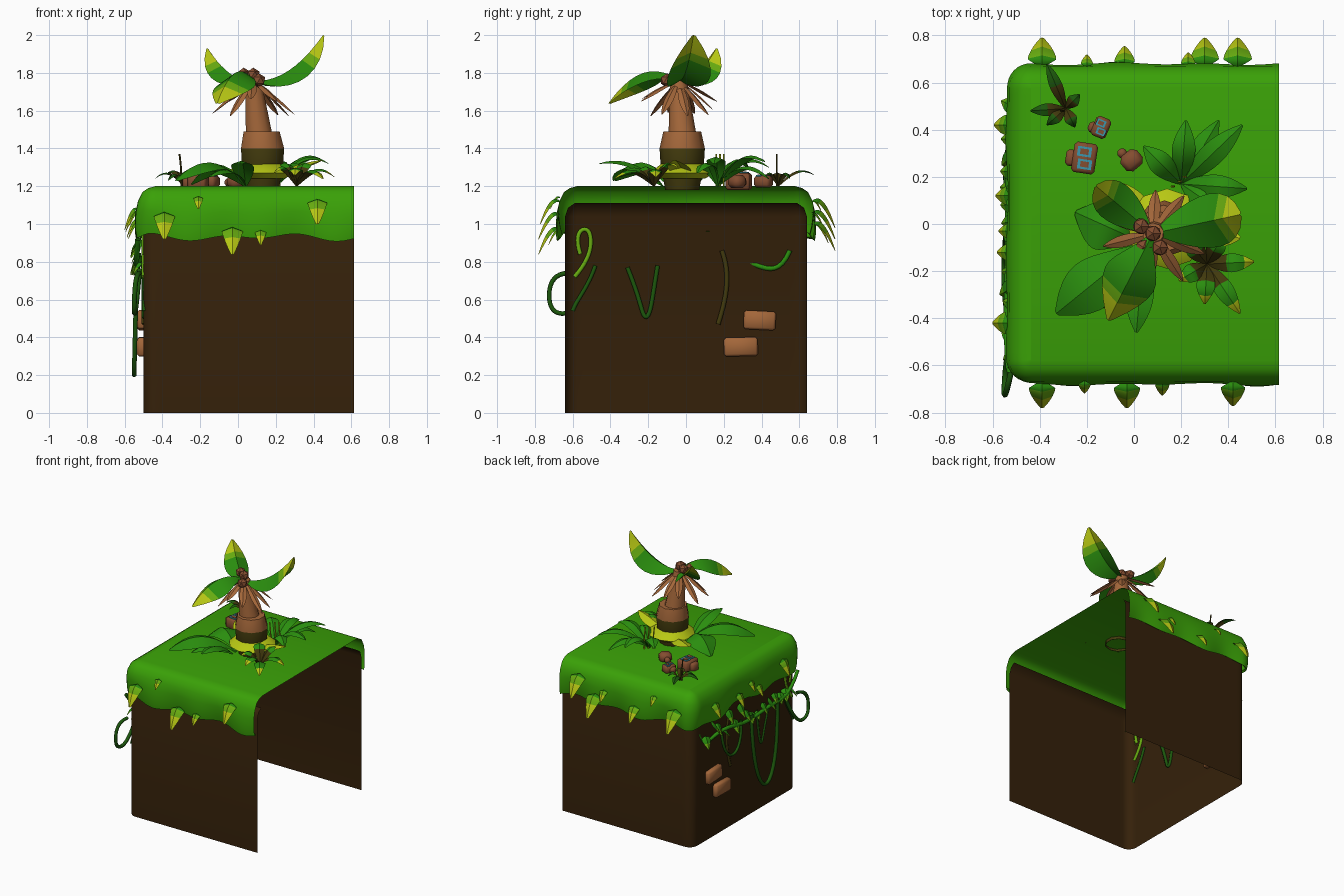
import bpy, bmesh, math, random
from mathutils import Vector, Matrix

old = bpy.data.objects.get("Cube")
if old:
    bpy.data.objects.remove(old, do_unlink=True)
random.seed(4)


def material(name, *rgb):
    linear = [((c / 255 + 0.055) / 1.055) ** 2.4 for c in rgb] + [1]
    mat = bpy.data.materials.new(name)
    mat.use_nodes = True
    mat.diffuse_color = linear
    mat.node_tree.nodes["Principled BSDF"].inputs["Base Color"].default_value = linear
    return mat


MOSS = material("moss green", 58, 161, 7)
LEAF = material("leaf green", 42, 142, 14)
DARK = material("dark vine green", 28, 88, 12)
LIME = material("lime yellow", 184, 200, 20)
FRESH = material("fresh green", 104, 172, 16)
DIRT = material("dark soil", 53, 33, 10)
BARK = material("bark brown", 164, 103, 58)
OLIVE = material("dark olive", 66, 58, 13)
STONE = material("red brown stone", 132, 77, 48)
CYAN = material("carved cyan", 60, 150, 172)


def finish(name, bm, mats, sharp=0):
    mesh = bpy.data.meshes.new(name)
    bm.to_mesh(mesh)
    bm.free()
    for mat in mats:
        mesh.materials.append(mat)
    if sharp:
        mesh.shade_smooth()
        mesh.set_sharp_from_angle(angle=math.radians(sharp))
    obj = bpy.data.objects.new(name, mesh)
    bpy.context.collection.objects.link(obj)


# Open U-shaped plan of the block: front wall, rounded corner, side wall, mirrored back
FRONT_STEPS, CORNER_STEPS = 40, 8


def plan():
    radius, left, right, half = 0.065, -0.5, 0.615, 0.64
    side = [(right + (left + radius - right) * i / FRONT_STEPS, -half, 0, -1) for i in range(FRONT_STEPS)]
    for i in range(CORNER_STEPS + 1):
        a = math.pi / 2 * i / CORNER_STEPS
        nx, ny = -math.sin(a), -math.cos(a)
        side.append((left + radius + nx * radius, -half + radius + ny * radius, nx, ny))
    side += [(left, (-half + radius) * (1 - i / 20), -1, 0) for i in range(1, 20)]
    return side + [(x, -y, nx, -ny) for x, y, nx, ny in reversed(side)]


def shell(name, mat, profile, wave, cap):
    bm = bmesh.new()
    rings = []
    for offset, z, amount in profile:
        ring = []
        for i, (x, y, nx, ny) in enumerate(plan()):
            ripple = amount * wave * (math.sin(i * 0.42) + 0.7 * math.sin(i * 0.23 + 1))
            o = offset + ripple * 0.7
            ring.append(bm.verts.new((x + nx * o, y + ny * o, z - ripple)))
        rings.append(ring)
    for a, b in zip(rings, rings[1:]):
        for i in range(len(a) - 1):
            bm.faces.new((a[i], a[i + 1], b[i + 1], b[i]))
    if cap:
        top, n = rings[-1], len(rings[-1])
        for i in range(FRONT_STEPS + CORNER_STEPS):
            bm.faces.new((top[i], top[i + 1], top[n - 2 - i], top[n - 1 - i]))
    bmesh.ops.recalc_face_normals(bm, faces=bm.faces)
    finish(name, bm, [mat], 80)


shell("soil_walls", DIRT, [(0, 0, 0), (0, 1.04, 0), (-0.015, 1.085, 0), (-0.05, 1.11, 0)], 0, False)
shell("moss_cover", MOSS, [(0.014, 0.94, 1), (0.028, 0.93, 1), (0.036, 0.97, 0.9), (0.04, 1.06, 0.4),
                           (0.03, 1.12, 0), (0.005, 1.17, 0), (-0.025, 1.19, 0), (-0.062, 1.2, 0)], 0.013, True)


# Folded leaf blades; bands give the colour up to each fraction of the length
def foliage(name, blades, bands, peak=1.0, fold=0.35, blunt=0.7):
    bm = bmesh.new()
    for start, tip, width, arch in blades:
        a, c = Vector(start), Vector(tip)
        b = (a + c) / 2 + Vector((0, 0, arch))
        flat = Vector((c.x - a.x, c.y - a.y, 0)).normalized()
        side = Vector((-flat.y, flat.x, 0))
        rows, steps = [], 10
        for i in range(steps + 1):
            t = i / steps
            p = a * (1 - t) ** 2 + b * 2 * t * (1 - t) + c * t * t
            tangent = ((b - a) * (1 - t) + (c - b) * t).normalized()
            w = width * max(0.04, math.sin(math.pi * t ** peak)) ** blunt
            drop = side.cross(tangent) * w * fold
            rows.append([bm.verts.new(q) for q in (p + side * w + drop, p, p - side * w + drop)])
        for i in range(steps):
            index = next(k for k, (limit, m) in enumerate(bands) if (i + 0.5) / steps <= limit)
            for k in (0, 1):
                face = bm.faces.new((rows[i][k], rows[i][k + 1], rows[i + 1][k + 1], rows[i + 1][k]))
                face.material_index = index
    finish(name, bm, [m for limit, m in bands], 30)


def rosette(name, centre, tips, width, arch, bands, peak=1.0):
    foliage(name, [(centre, tip, width, arch) for tip in tips], bands, peak)


# Stacked rings; each step has its own colour index
def stack(name, rings, colours, mats, sides=10):
    bm = bmesh.new()
    loops = []
    for x, y, z, r in rings:
        angles = [math.tau * (i + 0.5) / sides for i in range(sides)]
        loops.append([bm.verts.new((x + r * math.cos(a), y + r * math.sin(a), z)) for a in angles])
    for a, b, colour in zip(loops, loops[1:], colours):
        for i in range(sides):
            j = (i + 1) % sides
            bm.faces.new((a[i], a[j], b[j], b[i])).material_index = colour
    bm.faces.new(loops[-1]).material_index = colours[-1]
    finish(name, bm, mats, 45)


def box(name, mat, place, size, turn=0, tilt=0, bevel=0.012):
    bm = bmesh.new()
    bmesh.ops.create_cube(bm, size=1, matrix=Matrix.Diagonal((*size, 1)))
    if bevel:
        bmesh.ops.bevel(bm, geom=bm.edges[:], offset=bevel, segments=1, affect='EDGES')
    bm.transform(Matrix.Translation(place) @ Matrix.Rotation(turn, 4, 'Z') @ Matrix.Rotation(tilt, 4, 'X'))
    finish(name, bm, [mat], 50)


def vine(name, points, thickness, mat):
    curve = bpy.data.curves.new(name, 'CURVE')
    curve.dimensions = '3D'
    curve.bevel_depth, curve.bevel_resolution, curve.resolution_u = thickness, 1, 6
    spline = curve.splines.new('NURBS')
    spline.points.add(len(points) - 1)
    for point, co in zip(spline.points, points):
        point.co = (*co, 1)
    spline.use_endpoint_u, spline.order_u = True, 4
    curve.materials.append(mat)
    obj = bpy.data.objects.new(name, curve)
    bpy.context.collection.objects.link(obj)


# Palm trunk with a swollen foot and a lime collar
stack("palm_trunk", [(0.13, -0.02, 1.18, 0.09), (0.13, -0.02, 1.32, 0.115), (0.13, -0.02, 1.4, 0.12),
                     (0.125, -0.02, 1.49, 0.1), (0.11, -0.02, 1.49, 0.072), (0.08, -0.04, 1.76, 0.045)],
      [0, 0, 1, 1, 1], [OLIVE, BARK])
stack("palm_collar", [(0.13, -0.02, 1.24, 0.12), (0.14, -0.02, 1.27, 0.17), (0.13, -0.02, 1.32, 0.11)],
      [0, 0], [LIME])

# Crown: green fronds, withered fronds and nuts
crown = Vector((0.08, -0.04, 1.76))
foliage("palm_fronds", [(crown, (-0.11, -0.41, 1.64), 0.115, 0.2), (crown, (0.45, 0.04, 2), 0.115, -0.14),
                        (crown, (-0.16, 0.16, 1.93), 0.085, -0.1)],
        [(0.7, LEAF), (0.8, FRESH), (1, LIME)], 1.3, 0.6, 0.75)
withered = []
for i in range(10):
    a, reach = math.tau * (i + 0.4) / 10, random.uniform(0.18, 0.25)
    end = crown + Vector((reach * math.cos(a), reach * math.sin(a), random.uniform(-0.2, -0.09)))
    withered.append((crown, end, 0.026, 0.025))
foliage("withered_fronds", withered, [(1, BARK)], 1.3)
for i, (dx, dy, dz) in enumerate([(0, 0, 0.03), (-0.04, -0.06, 0), (0.03, -0.06, 0), (-0.05, 0.03, 0.03)]):
    bm = bmesh.new()
    bmesh.ops.create_icosphere(bm, subdivisions=1, radius=0.038,
                               matrix=Matrix.Translation(crown + Vector((dx, dy, dz))))
    finish(f"palm_nut_{i}", bm, [STONE])

# Plants growing on the moss
GREEN = [(1, LEAF)]
TIPPED = [(0.4, OLIVE), (0.8, LEAF), (1, LIME)]
rosette("fern", (0.2, 0.17, 1.2), [(0.46, 0.42, 1.33), (0.22, 0.44, 1.3), (0.48, 0.15, 1.32), (0.04, 0.33, 1.3),
                                   (0.36, 0.44, 1.24), (0.36, 0.06, 1.27)], 0.05, 0.17, GREEN)
rosette("star_plant", (0.31, -0.17, 1.2), [(0.45, -0.38, 1.24), (0.51, -0.16, 1.25), (0.38, -0.04, 1.3),
                                           (0.19, -0.24, 1.27), (0.3, -0.34, 1.26), (0.22, -0.06, 1.3)],
        0.04, 0.13, TIPPED)
rosette("broad_leaves", (0.04, -0.08, 1.2), [(-0.33, -0.38, 1.23), (-0.25, 0.05, 1.21)], 0.11, 0.22, GREEN, 1.4)
rosette("long_leaves", (0.04, -0.12, 1.2), [(0.01, -0.46, 1.32), (-0.15, -0.36, 1.25)], 0.06, 0.12, GREEN)
rosette("lime_leaves", (0.13, 0, 1.24), [(0.45, -0.06, 1.34), (-0.14, 0.17, 1.3)],
        0.06, 0.03, [(0.3, FRESH), (1, LIME)], 1.3)
rosette("dark_plant", (-0.29, 0.49, 1.2), [(-0.37, 0.68, 1.26), (-0.44, 0.48, 1.24), (-0.23, 0.55, 1.24),
                                           (-0.25, 0.41, 1.24), (-0.37, 0.42, 1.23)],
        0.027, 0.1, [(0.5, OLIVE), (1, DARK)])
for i, (x, y) in enumerate([(-0.3, 0.48), (0.22, 0.2), (0.2, 0.18), (0.17, 0.16)]):
    vine(f"stalk_{i}", [(x, y, 1.2), (x, y, 1.26), (x, y, 1.3), (x - 0.01, y, 1.37)], 0.005,
         LIME if i else OLIVE)

# Carved stones with cyan frames, and a plain rock
for i, (x, y, s, turn) in enumerate([(-0.21, 0.28, 1, -0.15), (-0.14, 0.41, 0.68, -0.4)]):
    box(f"carved_stone_{i}", STONE, (x, y, 1.225), (0.1 * s, 0.13 * s, 0.09 * s), turn)
    box(f"stone_lug_{i}", STONE, (x - 0.05 * s, y, 1.22), (0.06 * s, 0.07 * s, 0.07 * s), turn)
    for k in (-1, 1):
        v = y + k * 0.027 * s
        top = 1.225 + 0.045 * s
        box(f"cyan_frame_{i}_{k}", CYAN, (x, v, top), (0.06 * s, 0.042 * s, 0.008), turn, 0, 0)
        box(f"frame_centre_{i}_{k}", STONE, (x, v, top + 0.003), (0.036 * s, 0.024 * s, 0.008), turn, 0, 0)
box("plain_rock", STONE, (-0.01, 0.27, 1.225), (0.09, 0.08, 0.07), 0.7, 0, 0.02)
box("rock_lug", STONE, (-0.05, 0.3, 1.22), (0.04, 0.04, 0.04), 0.7)

# Bricks set in the side wall
box("upper_brick", BARK, (-0.5, 0.39, 0.49), (0.07, 0.17, 0.1), 0, -0.05)
box("lower_brick", BARK, (-0.5, 0.29, 0.35), (0.07, 0.18, 0.1), 0, 0.02)

# Heart leaves hanging from the moss edge: position along wall, top height, size
HEART = [(0.4, LEAF), (0.65, FRESH), (1, LIME)]
front = [(-0.39, 1.05, 0.13), (-0.21, 1.14, 0.06), (-0.03, 0.97, 0.13), (0.12, 0.96, 0.07), (0.42, 1.12, 0.12)]
back = [(-0.39, 1.06, 0.14), (-0.2, 1.12, 0.06), (-0.04, 1, 0.1), (0.23, 1.05, 0.07), (0.3, 1, 0.14),
        (0.44, 1.12, 0.14)]
left = [(0.42, 1.06, 0.1), (0.12, 1.02, 0.09), (-0.03, 1.06, 0.07), (-0.12, 1, 0.08), (-0.42, 1.08, 0.11)]
for name, sign, row in (("front", -1, front), ("back", 1, back)):
    foliage(name + "_edge_leaves", [((u, sign * 0.665, z), (u, sign * (0.665 + 0.9 * s), z - s), 0.43 * s, 0.95 * s)
                                    for u, z, s in row], HEART, 0.75, 0.4, 0.6)
foliage("side_edge_leaves", [((-0.53, u, z), (-0.53 - 0.65 * s, u, z - s), 0.43 * s, 0.8 * s)
                             for u, z, s in left], HEART, 0.75, 0.4, 0.6)

# Main vine along the side wall with small leaves
vine("main_vine", [(-0.49, 0.55, 0.86), (-0.49, 0.5, 0.74), (-0.5, 0.38, 0.78), (-0.54, 0.25, 0.82),
                   (-0.53, 0, 0.74), (-0.54, -0.3, 0.8), (-0.54, -0.5, 0.76), (-0.53, -0.62, 0.92)], 0.014, LEAF)
sprouts = []
for i in range(16):
    y, z, s = 0.5 - i * 0.07, random.uniform(0.78, 0.94), random.uniform(0.06, 0.1)
    sprouts.append(((-0.515, y, z), (-0.53 - s * 0.4, y + random.uniform(-0.05, 0.05), z - s), s * 0.4, 0.04))
foliage("vine_leaves", sprouts, [(0.7, LEAF), (1, FRESH)], 0.75)


# Hanging loops: ends along the wall, height of ends, lowest height, depth, thickness
def loop(name, x, y0, y1, top, low, thickness, mat):
    ctrl = top - (top - low) / 0.75
    vine(name, [(x, y0, top), (x - 0.02, y0, ctrl), (x - 0.02, y1, ctrl), (x, y1, top)], thickness, mat)


loop("deep_loop", -0.535, -0.04, -0.36, 0.8, 0.2, 0.014, DARK)
loop("short_loop", -0.53, 0.32, 0.08, 0.8, 0.58, 0.011, DARK)


# Strands threaded through the wall: points along the wall and up
def strand(name, path, thickness, mat):
    vine(name, [(-0.497, y, z) for y, z in path], thickness, mat)


strand("inner_loop", [(-0.31, 0.77), (-0.25, 0.62), (-0.23, 0.5), (-0.19, 0.5), (-0.17, 0.66), (-0.15, 0.78)], 0.013, DARK)
strand("light_loop", [(-0.59, 0.72), (-0.52, 0.8), (-0.49, 0.92), (-0.53, 1), (-0.59, 0.94), (-0.56, 0.84)], 0.013, FRESH)
strand("corner_strand", [(-0.6, 0.54), (-0.58, 0.6), (-0.52, 0.66), (-0.48, 0.78)], 0.012, DARK)
strand("hanging_root", [(0.19, 0.86), (0.24, 0.72), (0.21, 0.6), (0.17, 0.47)], 0.014, OLIVE)
vine("corner_loop", [(-0.52, -0.48, 0.76), (-0.54, -0.56, 0.54), (-0.55, -0.69, 0.5), (-0.55, -0.74, 0.6),
                     (-0.54, -0.71, 0.74), (-0.52, -0.62, 0.74)], 0.013, DARK)
